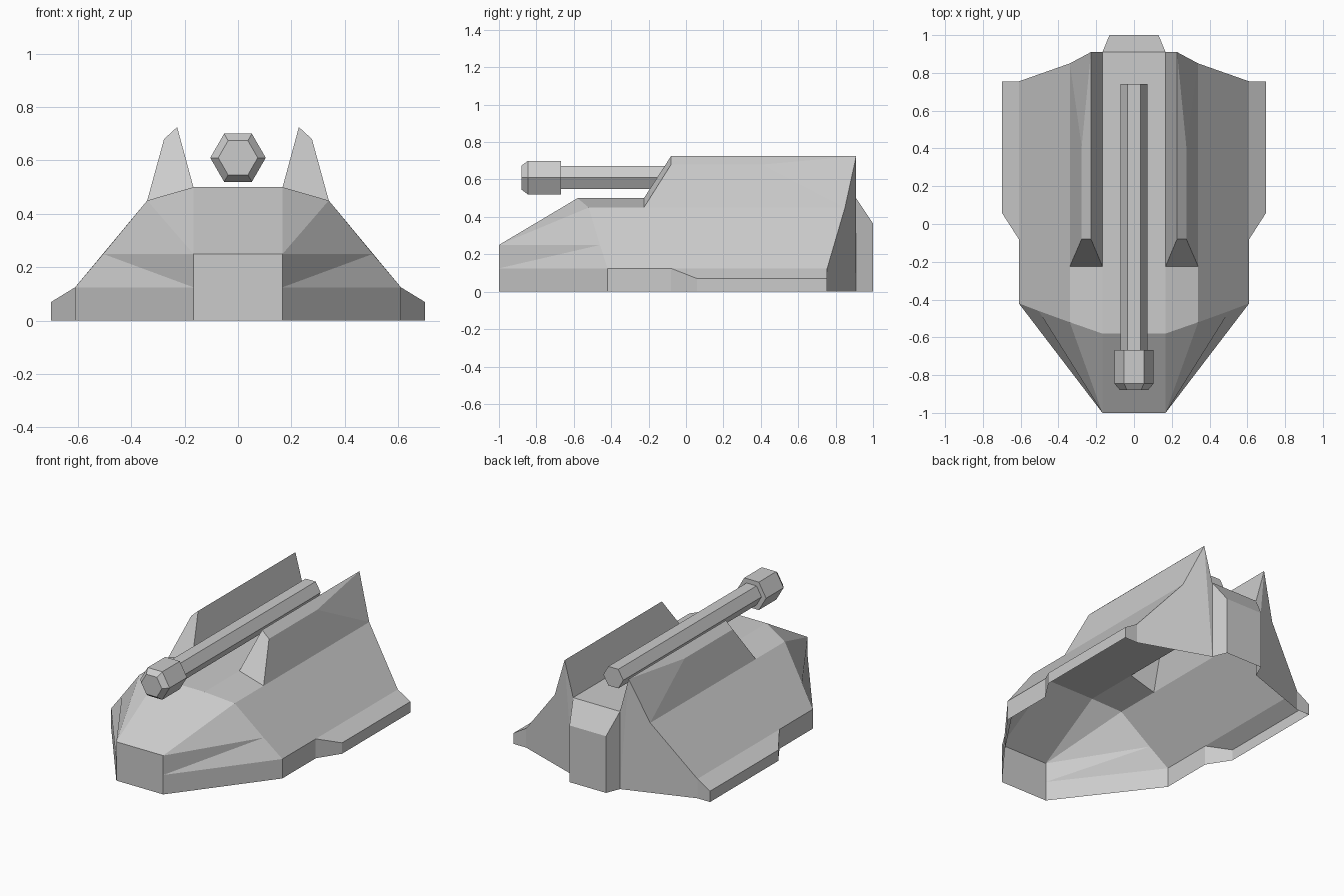
import bpy
import bmesh
from math import cos, sin, pi

cube = bpy.data.objects.get("Cube")
if cube:
    bpy.data.objects.remove(cube, do_unlink=True)

grey = bpy.data.materials.new("hull grey")
grey.use_nodes = True
colour = (0.6, 0.6, 0.6, 1)
grey.diffuse_color = colour
grey.node_tree.nodes["Principled BSDF"].inputs["Base Color"].default_value = colour

# Corner points of the +x half of the hull
corner = {
    # nose: foot, crease and brow, then the shoulder behind them
    "nose_foot": (.167, -1, 0), "nose_mid": (.167, -1, .125), "nose_brow": (.167, -1, .25),
    "shoulder_foot": (.61, -.42, 0), "shoulder": (.61, -.42, .125), "crease": (.505, -.46, .25),
    # deck
    "deck_front": (.167, -.58, .5), "deck_side": (.34, -.52, .45), "deck_back": (.167, .91, .5),
    # skirt
    "step_foot": (.61, -.08, 0), "step": (.61, -.08, .125),
    "skirt_foot": (.7, .06, 0), "skirt": (.7, .06, .07),
    "tail_foot": (.7, .755, 0), "tail": (.7, .755, .07),
    "tail_top": (.61, .755, .125), "tail_in": (.61, .755, 0),
    # fin
    "fin_in": (.167, -.225, .5), "fin_out": (.34, -.225, .45),
    "fin_tip": (.228, -.08, .725), "fin_edge": (.277, -.08, .68),
    "ridge_end": (.277, .41, .68), "fin_back": (.228, .91, .725), "flank_back": (.34, .85, .45),
    # rear housing
    "rear_foot": (.167, .91, 0), "box_foot": (.13, 1, 0), "box_top": (.13, 1, .365),
}


def finish(name, bm):
    mesh = bpy.data.meshes.new(name)
    bm.to_mesh(mesh)
    bm.free()
    mesh.materials.append(grey)
    obj = bpy.data.objects.new(name, mesh)
    bpy.context.collection.objects.link(obj)
    return obj


def mirrored_panels(name, panels):
    """Build panels from corner names; a leading 0 puts the corner on the centre line."""
    bm = bmesh.new()
    made = {}
    for panel in panels:
        for key in panel.split():
            if key not in made:
                x, y, z = corner[key.lstrip("0")]
                made[key] = bm.verts.new((0 if key[0] == "0" else x, y, z))
        bm.faces.new([made[key] for key in panel.split()])
    obj = finish(name, bm)
    mirror = obj.modifiers.new("Mirror", "MIRROR")
    mirror.use_axis[0] = True
    mirror.use_clip = True


mirrored_panels("nose", [
    "0nose_foot nose_foot nose_mid nose_brow 0nose_brow",
    "0nose_brow nose_brow deck_front 0deck_front",
    "nose_brow deck_side deck_front",
    "nose_brow crease deck_side",
    "nose_mid crease nose_brow",
    "nose_mid shoulder crease",
    "nose_foot shoulder_foot shoulder nose_mid",
])
mirrored_panels("deck", [
    "0deck_front deck_front fin_in deck_back 0deck_back",
    "deck_front deck_side fin_out fin_in",
])
mirrored_panels("side_armour", [
    "shoulder step tail_top flank_back fin_out deck_side crease",
])
mirrored_panels("side_skirts", [
    "shoulder_foot step_foot step shoulder",
    "step_foot skirt_foot skirt step",
    "skirt_foot tail_foot tail skirt",
    "step skirt tail tail_top",
])
mirrored_panels("fins", [
    "fin_out flank_back ridge_end fin_edge",
    "flank_back fin_back ridge_end",
    "fin_edge ridge_end fin_back fin_tip",
    "fin_in fin_out fin_edge fin_tip",
    "fin_in fin_tip fin_back deck_back",
])
mirrored_panels("rear_wall", [
    "tail_in rear_foot fin_back flank_back tail_top",
    "rear_foot deck_back fin_back",
    "tail_foot tail_in tail_top tail",
])
mirrored_panels("rear_housing", [
    "box_foot 0box_foot 0box_top box_top",
    "box_top 0box_top 0deck_back deck_back",
    "rear_foot box_foot box_top deck_back",
])


# Six-sided gun parts turned along y from (y, radius) profiles
def hex_turning(name, profile, height=.61, sides=6):
    bm = bmesh.new()
    rings = [[bm.verts.new((r * cos(2 * pi * i / sides), y, height + r * sin(2 * pi * i / sides)))
              for i in range(sides)] for y, r in profile]
    for a, b in zip(rings, rings[1:]):
        for i in range(sides):
            j = (i + 1) % sides
            bm.faces.new((a[i], a[j], b[j], b[i]))
    bm.faces.new(rings[0])
    bm.faces.new(rings[-1])
    bmesh.ops.recalc_face_normals(bm, faces=bm.faces)
    finish(name, bm)


hex_turning("gun_barrel", [(-.68, .071), (.74, .071)])
hex_turning("gun_muzzle", [(-.88, .074), (-.845, .104), (-.667, .104)])
